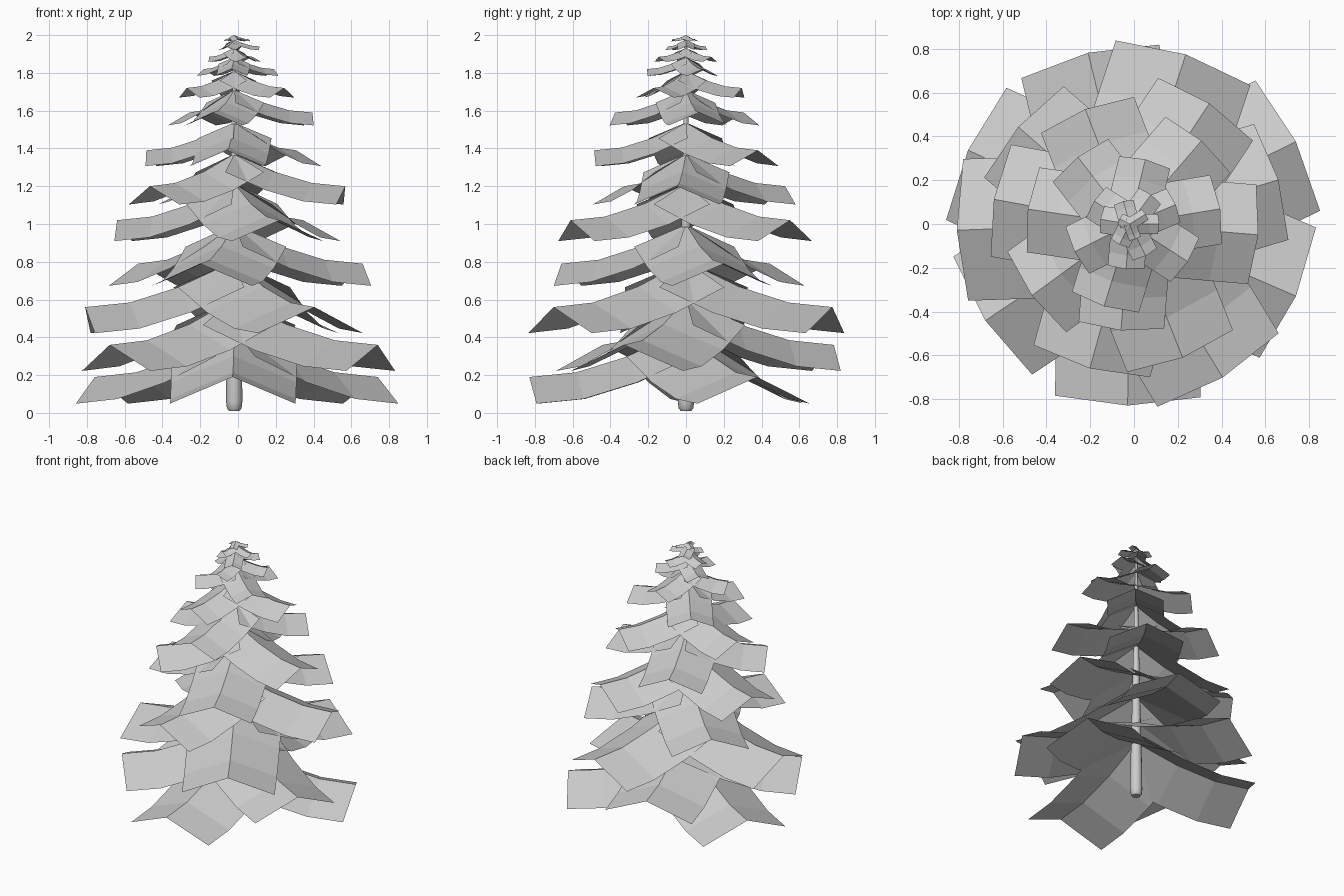
import bpy, bmesh, math
from mathutils import Vector

if "Cube" in bpy.data.objects:
    bpy.data.objects.remove(bpy.data.objects["Cube"])

AXIS = Vector((-0.02, 0.0, 0.0))

# (reach, ridge height at the tip, directions of the three boughs in degrees)
TIERS = [
    (0.83, 0.19, (-92, 27, 156)),
    (0.81, 0.36, (-24, 105, 213)),
    (0.81, 0.56, (-60, 73, 182)),
    (0.69, 0.79, (-107, 17, 140)),
    (0.65, 1.02, (-70, 58, 170)),
    (0.57, 1.20, (-5, 113, 215)),
    (0.49, 1.39, (-97, 51, 172)),
    (0.40, 1.59, (-110, 10, 130)),
    (0.30, 1.72, (-35, 80, 205)),
    (0.21, 1.82, (-100, 25, 150)),
    (0.155, 1.885, (-70, 60, 172)),
    (0.115, 1.94, (0, 115, 235)),
    (0.07, 1.979, (-85, 40, 160)),
]
# share of the reach, rise above the tip height per unit of reach
RIDGE = [(0.0, 0.30), (0.36, 0.135), (0.70, 0.03), (1.0, 0.0)]


def make_object(name, bm):
    mesh = bpy.data.meshes.new(name)
    bm.to_mesh(mesh)
    bm.free()
    obj = bpy.data.objects.new(name, mesh)
    bpy.context.collection.objects.link(obj)
    return obj


def add_bough(bm, reach, height, degrees):
    """A roof-folded strip that droops away from the trunk."""
    a = math.radians(degrees)
    span = Vector((reach * math.cos(a), reach * math.sin(a), 0)) - AXIS
    out = span.normalized()
    side = Vector((-out.y, out.x, 0)) * reach * 0.40
    fold = Vector((0, 0, -0.17 * reach)) - out * 0.05 * reach
    rows = []
    for t, rise in RIDGE:
        p = AXIS + span * t + Vector((0, 0, height + rise * reach))
        rows.append([bm.verts.new(q) for q in (p + side + fold, p, p - side + fold)])
    for r0, r1 in zip(rows, rows[1:]):
        for i in range(2):
            bm.faces.new((r0[i + 1], r1[i + 1], r1[i], r0[i]))


# Tiers of boughs
for n, (reach, height, directions) in enumerate(TIERS, 1):
    bm = bmesh.new()
    for d in directions:
        add_bough(bm, reach, height, d)
    bm.normal_update()
    for f in bm.faces:
        if f.normal.z < 0:
            f.normal_flip()
    make_object(f"bough_tier_{n:02d}", bm)

# Tapered trunk with a rounded foot
SIDES = 12
bm = bmesh.new()
rings = []
for r, z in [(0.028, 0.01), (0.039, 0.025), (0.043, 0.06), (0.042, 0.2), (0.024, 1.0), (0.006, 1.97)]:
    rings.append([bm.verts.new(AXIS + Vector((r * math.cos(k * math.tau / SIDES),
                                              r * math.sin(k * math.tau / SIDES), z)))
                  for k in range(SIDES)])
for r0, r1 in zip(rings, rings[1:]):
    for k in range(SIDES):
        j = (k + 1) % SIDES
        bm.faces.new((r0[k], r0[j], r1[j], r1[k]))
bm.faces.new(rings[0][::-1])
bm.faces.new(rings[-1])
trunk = make_object("trunk", bm)
bpy.context.view_layer.objects.active = trunk
trunk.select_set(True)
bpy.ops.object.shade_smooth_by_angle(angle=math.radians(50))
